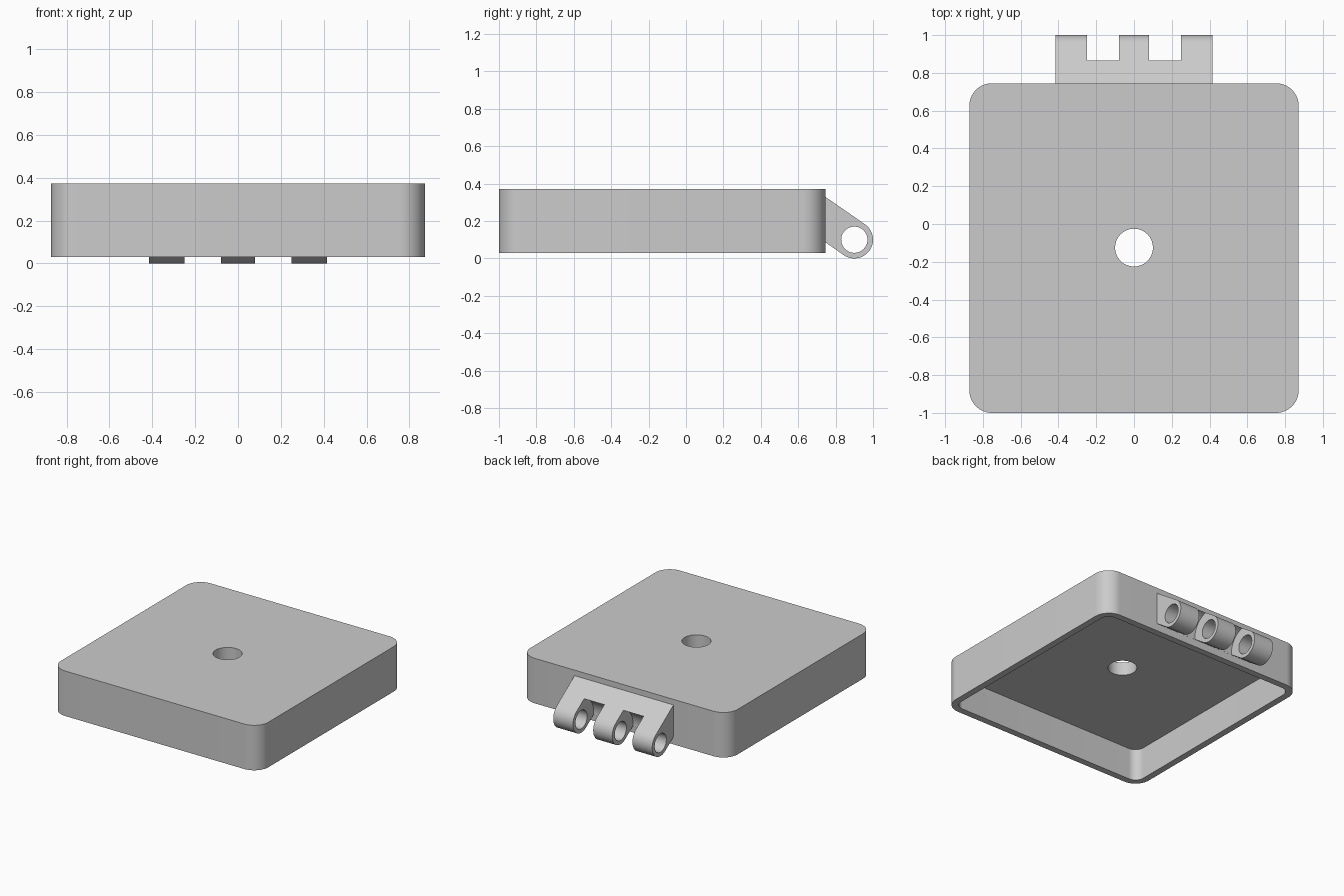
import bpy
import bmesh
from math import cos, sin, pi, radians
from mathutils import Vector

cube = bpy.data.objects.get("Cube")
if cube:
    bpy.data.objects.remove(cube, do_unlink=True)

GREY = (0.6, 0.6, 0.6, 1.0)
grey = bpy.data.materials.new("plain grey")
grey.use_nodes = True
grey.diffuse_color = GREY
grey.node_tree.nodes["Principled BSDF"].inputs["Base Color"].default_value = GREY


def arc(cx, cy, r, start, end, steps):
    """Points along an arc, angles in degrees."""
    angles = [radians(start + (end - start) * i / steps) for i in range(steps + 1)]
    return [(cx + r * cos(a), cy + r * sin(a)) for a in angles]


def circle(cx, cy, r, steps=64):
    return arc(cx, cy, r, 0, 360, steps)[:-1]


def rounded_rect(x, y0, y1, r):
    corners = [(x - r, y1 - r), (r - x, y1 - r), (r - x, y0 + r), (x - r, y0 + r)]
    points = []
    for i, (cx, cy) in enumerate(corners):
        points += arc(cx, cy, r, 90 * i, 90 * i + 90, 16)
    return points


def prism(name, profile, lo, hi, axis="Z"):
    """Extrude a profile along Z (points are x, y) or X (points are y, z)."""
    bm = bmesh.new()
    place = (lambda a, b: (a, b, lo)) if axis == "Z" else (lambda a, b: (lo, a, b))
    face = bm.faces.new([bm.verts.new(place(a, b)) for a, b in profile])
    step = Vector((0, 0, hi - lo)) if axis == "Z" else Vector((hi - lo, 0, 0))
    new = bmesh.ops.extrude_face_region(bm, geom=[face])["geom"]
    bmesh.ops.translate(bm, vec=step, verts=[v for v in new if isinstance(v, bmesh.types.BMVert)])
    bmesh.ops.recalc_face_normals(bm, faces=bm.faces)
    mesh = bpy.data.meshes.new(name)
    bm.to_mesh(mesh)
    bm.free()
    mesh.materials.append(grey)
    obj = bpy.data.objects.new(name, mesh)
    bpy.context.collection.objects.link(obj)
    return obj


def carve(obj, cutters):
    """Subtract the cutters, then discard them."""
    bpy.ops.object.select_all(action="DESELECT")
    bpy.context.view_layer.objects.active = obj
    obj.select_set(True)
    for cutter in cutters:
        cutter.hide_render = True
        mod = obj.modifiers.new("cut", "BOOLEAN")
        mod.operation = "DIFFERENCE"
        mod.solver = "EXACT"
        mod.object = cutter
        bpy.ops.object.modifier_apply(modifier=mod.name)
        bpy.data.objects.remove(cutter, do_unlink=True)
    bpy.ops.object.shade_smooth_by_angle(angle=radians(30))


# Case: rounded box, open underneath, with a round hole in its top
WIDTH, FRONT, BACK = 0.872, -1.0, 0.745
BOTTOM, TOP = 0.03, 0.372
WALL, ROOF, RADIUS = 0.05, 0.1, 0.12
case = prism("case", rounded_rect(WIDTH, FRONT, BACK, RADIUS), BOTTOM, TOP)
cavity = prism("cavity_cutter",
               rounded_rect(WIDTH - WALL, FRONT + WALL, BACK - WALL, RADIUS - WALL),
               BOTTOM - 0.1, TOP - ROOF)
hole = prism("hole_cutter", circle(0, -0.125, 0.1), 0, 1)
carve(case, [cavity, hole])

# Hinge: sloping leaf ending in a round barrel
PIN_Y, PIN_Z, BARREL = 0.9, 0.1, 0.1
root = BACK - 0.005
profile = [(root, 0.333)] + arc(PIN_Y, PIN_Z, BARREL, 55, -125, 40) + [(root, 0.09)]
hinge = prism("hinge", profile, -0.416, 0.416, "X")

# Pin bore and the two round clearances that leave three knuckles
cutters = [prism("bore_cutter", circle(PIN_Y, PIN_Z, 0.07), -1, 1, "X")]
for lo in (-0.25, 0.08):
    cutters.append(prism("gap_cutter", circle(PIN_Y, PIN_Z, 0.149), lo, lo + 0.17, "X"))
carve(hinge, cutters)
